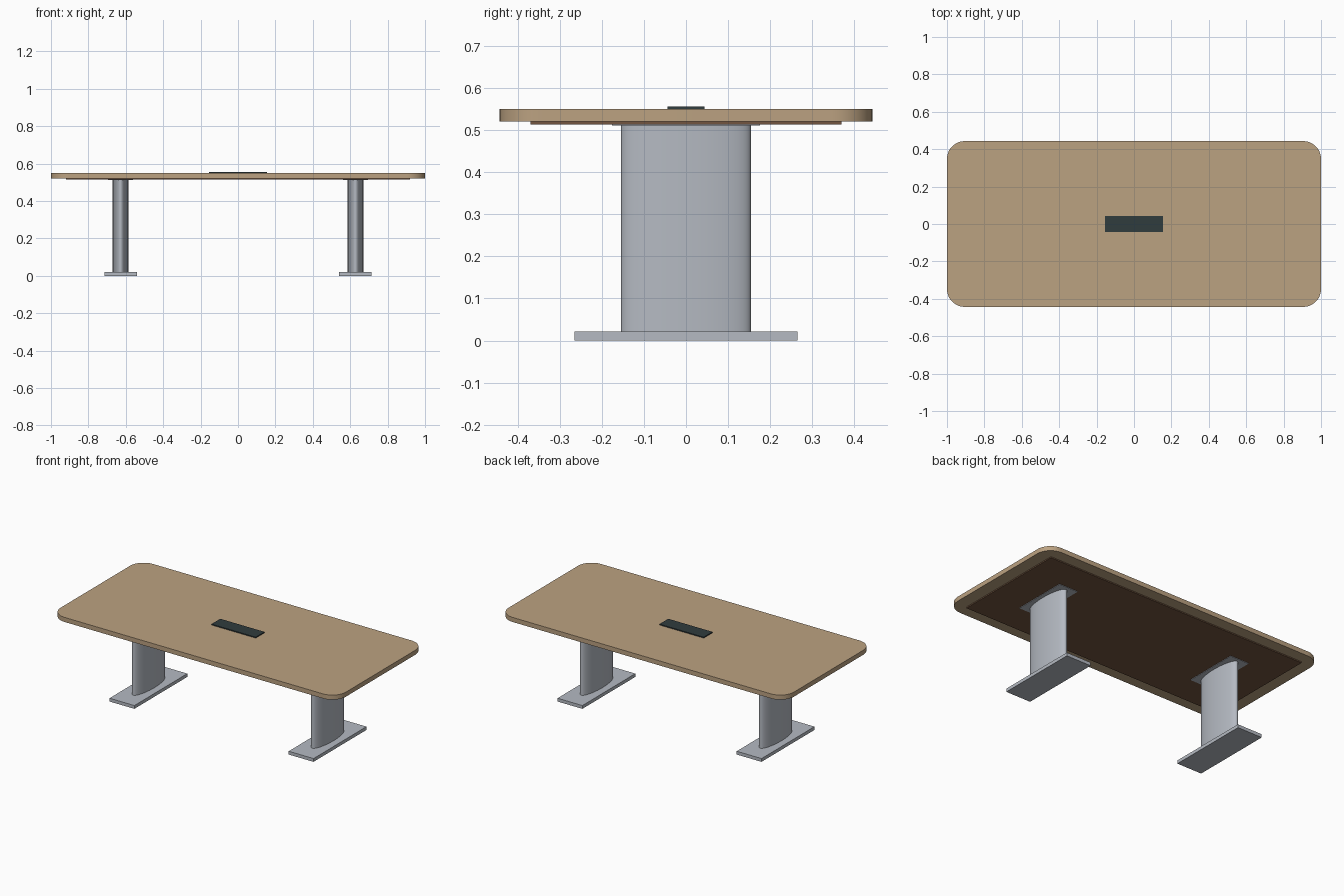
import bpy, bmesh, math

cube = bpy.data.objects.get("Cube")
if cube:
    bpy.data.objects.remove(cube, do_unlink=True)


def material(name, rgb):
    m = bpy.data.materials.new(name)
    m.use_nodes = True
    color = (*rgb, 1)
    m.diffuse_color = color
    m.node_tree.nodes["Principled BSDF"].inputs["Base Color"].default_value = color
    return m


wood = material("light wood", (0.50, 0.36, 0.22))
brown = material("dark brown", (0.17, 0.09, 0.05))
metal = material("silver metal", (0.46, 0.49, 0.54))
black = material("charcoal", (0.03, 0.045, 0.048))


def prism(name, outline, z0, z1, mat, smooth=False):
    """Extrude a flat outline from z0 up to z1."""
    bm = bmesh.new()
    face = bm.faces.new([bm.verts.new((x, y, z0)) for x, y in outline])
    top = bmesh.ops.extrude_face_region(bm, geom=[face])["geom"]
    verts = [v for v in top if isinstance(v, bmesh.types.BMVert)]
    bmesh.ops.translate(bm, verts=verts, vec=(0, 0, z1 - z0))
    bmesh.ops.recalc_face_normals(bm, faces=bm.faces)
    mesh = bpy.data.meshes.new(name)
    bm.to_mesh(mesh)
    bm.free()
    mesh.materials.append(mat)
    obj = bpy.data.objects.new(name, mesh)
    bpy.context.collection.objects.link(obj)
    if smooth:
        bpy.ops.object.select_all(action="DESELECT")
        obj.select_set(True)
        bpy.context.view_layer.objects.active = obj
        bpy.ops.object.shade_smooth_by_angle(angle=math.radians(35))
    return obj


def rectangle(hx, hy, cx=0):
    return [(cx - hx, -hy), (cx + hx, -hy), (cx + hx, hy), (cx - hx, hy)]


def ellipse(hx, hy, cx, n=64):
    turns = [math.tau * i / n for i in range(n)]
    return [(cx + hx * math.cos(t), hy * math.sin(t)) for t in turns]


def rounded_rectangle(hx, hy, r, n=12):
    points = []
    for quarter, (sx, sy) in enumerate([(1, 1), (-1, 1), (-1, -1), (1, -1)]):
        for i in range(n + 1):
            a = (quarter + i / n) * math.pi / 2
            points.append((sx * (hx - r) + r * math.cos(a),
                           sy * (hy - r) + r * math.sin(a)))
    return points


# Top, underside panel and power box
prism("tabletop", rounded_rectangle(1, 0.443, 0.095), 0.521, 0.55, wood, True)
prism("underside_panel", rectangle(0.92, 0.37), 0.514, 0.521, brown)
prism("power_box", rectangle(0.155, 0.044), 0.55, 0.556, black)

# Two pedestals
for side, cx in (("left", 0.628), ("right", -0.628)):
    prism(side + "_base", rectangle(0.087, 0.265, cx), 0, 0.021, metal)
    prism(side + "_column", ellipse(0.042, 0.154, cx), 0.021, 0.513, metal, True)
    prism(side + "_mounting_plate", rectangle(0.066, 0.176, cx), 0.511, 0.514, metal)
